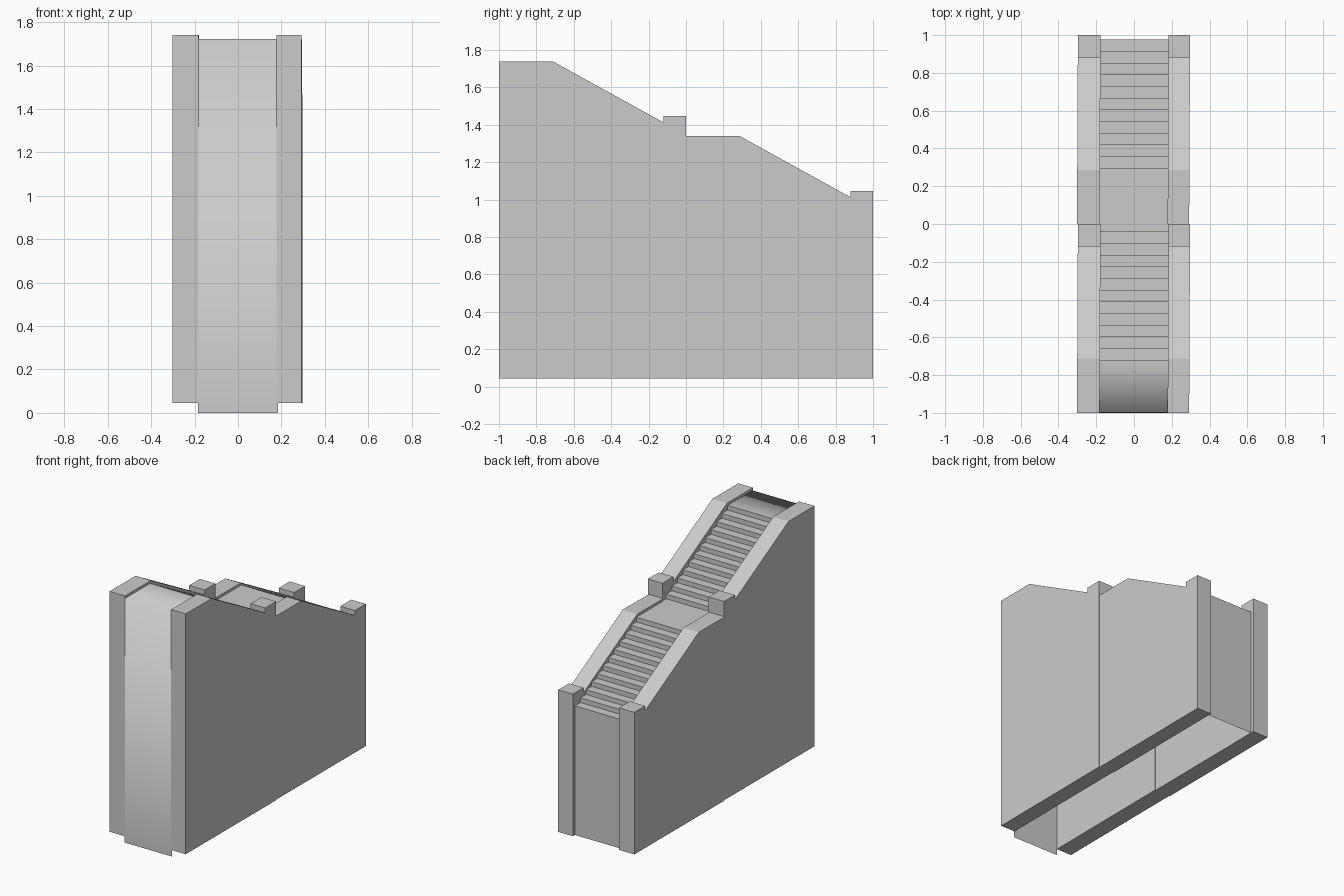
import bpy, bmesh

if "Cube" in bpy.data.objects:
    bpy.data.objects.remove(bpy.data.objects["Cube"])


def finish(bm, name):
    bmesh.ops.recalc_face_normals(bm, faces=bm.faces)
    mesh = bpy.data.meshes.new(name)
    bm.to_mesh(mesh)
    bm.free()
    obj = bpy.data.objects.new(name, mesh)
    bpy.context.collection.objects.link(obj)
    return obj


BASE = 0.045      # underside of the side walls
RISE = 0.4 / 12   # height of one step
RUN = 0.0618      # depth of one step

# Side profile of one parapet wall section: flat top, slope, end post
WALL = [(0, 0), (0, 1.74), (0.287, 1.74), (0.88, 1.413),
        (0.88, 1.447), (1, 1.447), (1, 0)]


def wall(name, x_in, x_out, y0, drop):
    bm = bmesh.new()
    rings = []
    for x in (x_in, x_out):
        # each section is very slightly skewed along its length
        rings.append([bm.verts.new((x + 0.005 * y, y0 + y,
                                    z - drop if z else BASE)) for y, z in WALL])
    a, b = rings
    bm.faces.new(a)
    bm.faces.new(b[::-1])
    for i in range(len(a)):
        j = (i + 1) % len(a)
        bm.faces.new((a[i], b[i], b[j], a[j]))
    return finish(bm, name)


# Two wall sections per side, the rear one lower
for label, y0, drop in (("upper", -1, 0), ("lower", 0, 0.4)):
    wall(label + "_wall_left", -0.182, -0.302, y0, drop)
    wall(label + "_wall_right", 0.178, 0.292, y0, drop)

# Stair profile: front sheet, top platform, two flights, landing, back sheet
profile = [(-1, 0), (-0.997, 1.722)]
z = 1.722
for start, steps in ((-0.72, 12), (0.297, 11)):
    for k in range(steps):
        y = start + k * RUN
        profile += [(y, z), (y, z - RISE)]
        z -= RISE
profile += [(0.977, z), (0.977, BASE)]

bm = bmesh.new()
left = [bm.verts.new((-0.185, y, z)) for y, z in profile]
right = [bm.verts.new((0.185, y, z)) for y, z in profile]
for i in range(len(profile) - 1):
    face = bm.faces.new((left[i], right[i], right[i + 1], left[i + 1]))
    face.smooth = i < 2   # front sheet flows softly into the platform
finish(bm, "staircase")
